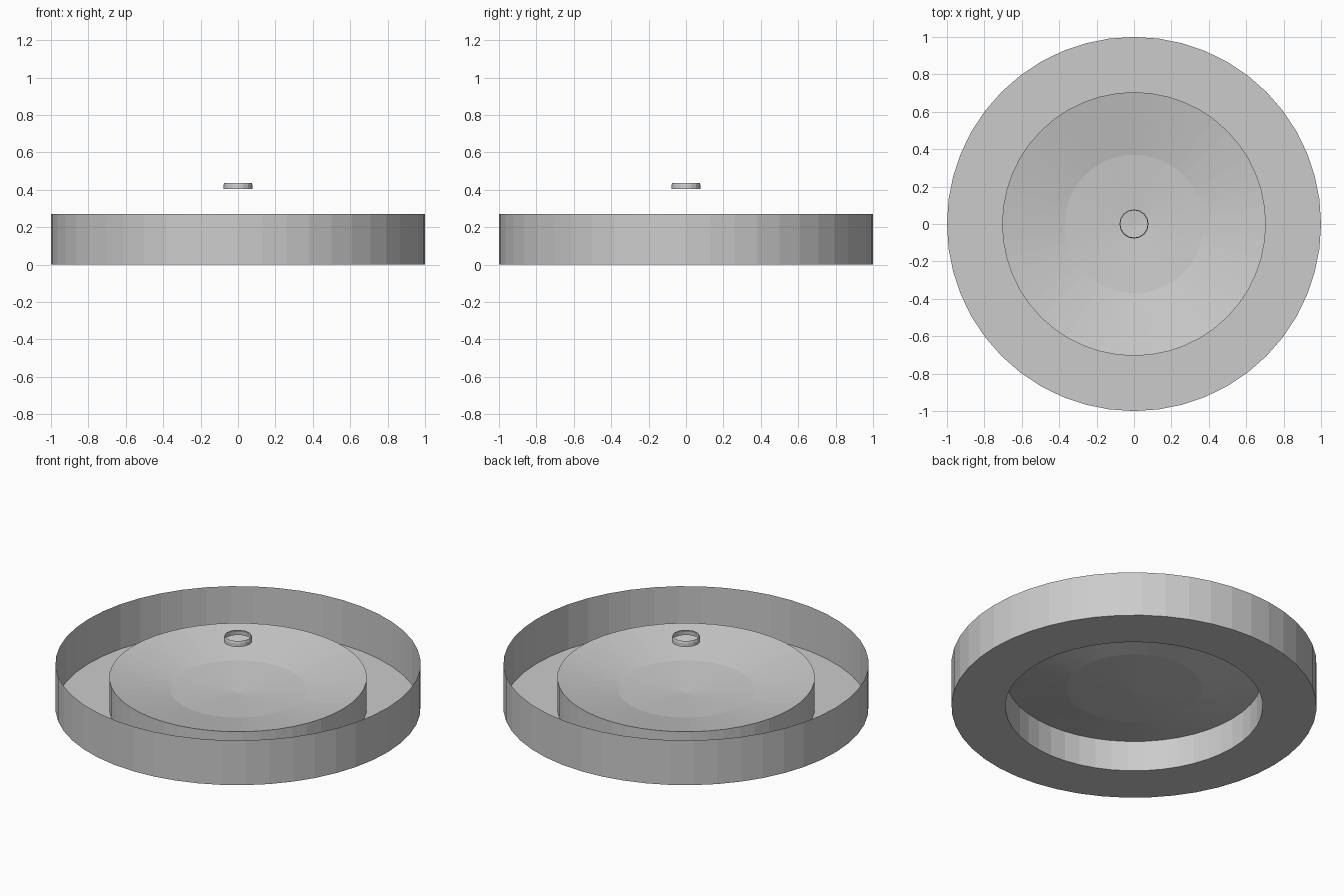
import bpy, bmesh
from math import cos, sin, tau

cube = bpy.data.objects.get("Cube")
if cube:
    bpy.data.objects.remove(cube, do_unlink=True)

grey = bpy.data.materials.new("light_grey")
grey.use_nodes = True
colour = (0.6, 0.6, 0.6, 1)
grey.diffuse_color = colour
grey.node_tree.nodes["Principled BSDF"].inputs["Base Color"].default_value = colour


def lathe(name, profile, sides):
    """Revolve a (radius, height) profile about z; radius 0 closes to a point."""
    bm = bmesh.new()
    rings = []
    for r, z in profile:
        if r == 0:
            rings.append([bm.verts.new((0, 0, z))] * sides)
        else:
            rings.append([bm.verts.new((r * cos(tau * i / sides), r * sin(tau * i / sides), z))
                          for i in range(sides)])
    for a, b in zip(rings, rings[1:]):
        for i in range(sides):
            j = (i + 1) % sides
            corners = dict.fromkeys((a[i], a[j], b[j], b[i]))
            bm.faces.new(list(corners))
    mesh = bpy.data.meshes.new(name)
    bm.to_mesh(mesh)
    bm.free()
    mesh.materials.append(grey)
    obj = bpy.data.objects.new(name, mesh)
    bpy.context.collection.objects.link(obj)
    return obj


SIDES = 48
RIM, INNER, DISH_TOP = 1.0, 0.705, 0.185

# Thin outer wall of the basin
lathe("outer_wall", [(RIM, 0), (RIM, 0.27)], SIDES)
# Flat floor between the two walls
lathe("basin_floor", [(INNER, 0), (RIM, 0)], SIDES)
# Raised pedestal wall, hollow underneath
lathe("inner_wall", [(INNER, 0), (INNER, DISH_TOP)], SIDES)
# Shallow dish on the pedestal
lathe("dish", [(0, 0.09), (0.37, 0.115), (INNER, DISH_TOP)], SIDES)
# Small open ring floating over the centre
lathe("nozzle_ring", [(0.078, 0.405), (0.077, 0.425), (0.073, 0.438)], 16)
